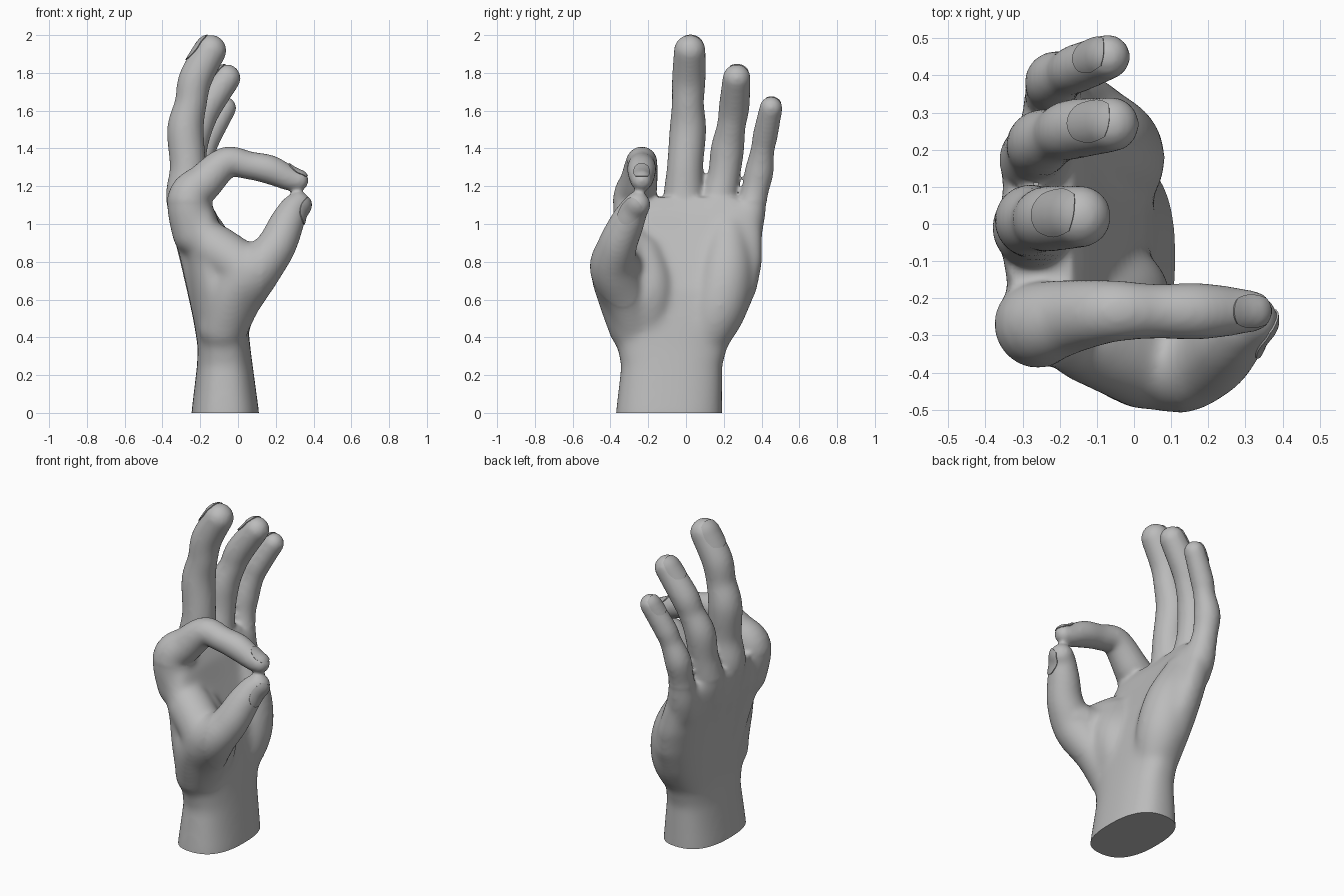
import bpy, bmesh, math
from mathutils import Vector, Matrix

cube = bpy.data.objects.get("Cube")
if cube:
    bpy.data.objects.remove(cube, do_unlink=True)


def material(name, grey):
    mat = bpy.data.materials.new(name)
    mat.use_nodes = True
    col = (grey, grey, grey, 1)
    mat.diffuse_color = col
    mat.node_tree.nodes["Principled BSDF"].inputs["Base Color"].default_value = col
    return mat


skin = material("grey skin", 0.5)
nail_grey = material("grey nail", 0.42)


def make_object(name, bm, mat):
    mesh = bpy.data.meshes.new(name)
    bm.to_mesh(mesh)
    bm.free()
    mesh.materials.append(mat)
    obj = bpy.data.objects.new(name, mesh)
    bpy.context.collection.objects.link(obj)
    return obj


def activate(obj):
    bpy.ops.object.select_all(action='DESELECT')
    obj.select_set(True)
    bpy.context.view_layer.objects.active = obj


def loft(bm, rings):
    """Skin a closed tube over rings of points."""
    loops = [[bm.verts.new(p) for p in ring] for ring in rings]
    count = len(loops[0])
    for low, high in zip(loops, loops[1:]):
        for k in range(count):
            n = (k + 1) % count
            bm.faces.new((low[k], low[n], high[n], high[k]))
    bm.faces.new(loops[0][::-1])
    bm.faces.new(loops[-1])


def spline(points, t):
    """Smooth point and radius along (x, y, z, radius) control points."""
    i = min(int(t), len(points) - 2)
    f = t - i
    p = [Vector(points[max(0, min(len(points) - 1, i + k))]) for k in (-1, 0, 1, 2)]
    return 0.5 * (2 * p[1] + (p[2] - p[0]) * f
                  + (2 * p[0] - 5 * p[1] + 4 * p[2] - p[3]) * f ** 2
                  + (3 * (p[1] - p[2]) + p[3] - p[0]) * f ** 3)


def sweep(bm, points, steps=6, sides=24):
    """Round tube of changing radius along a smooth path, with ball ends."""
    path = [spline(points, k / steps) for k in range((len(points) - 1) * steps + 1)]
    across = Vector((0, 1, 0))
    rings = []
    for k, p in enumerate(path):
        along = (path[min(k + 1, len(path) - 1)] - path[max(k - 1, 0)]).xyz.normalized()
        across = (across - along * across.dot(along)).normalized()
        up = along.cross(across)
        angles = [math.tau * j / sides for j in range(sides)]
        rings.append([p.xyz + (across * math.cos(a) + up * math.sin(a)) * p.w for a in angles])
    loft(bm, rings)
    for end in (path[0], path[-1]):
        bmesh.ops.create_uvsphere(bm, u_segments=24, v_segments=14, radius=end.w,
                                  matrix=Matrix.Translation(end.xyz))


# Fingers and thumb: joints from the palm to the tip
digits = {
    "index": [(-.23, -.26, .95, .12), (-.258, -.27, 1.13, .117), (-.175, -.25, 1.225, .1),
              (-.06, -.235, 1.325, .084), (.06, -.235, 1.31, .074), (.17, -.235, 1.287, .077),
              (.27, -.235, 1.242, .065), (.318, -.235, 1.23, .056)],
    "middle": [(-.24, -.01, .98, .108), (-.272, -.01, 1.14, .11), (-.265, -.005, 1.3, .096),
               (-.278, .01, 1.5, .097), (-.25, .01, 1.64, .085), (-.225, .015, 1.77, .089),
               (-.145, .02, 1.918, .084)],
    "ring": [(-.24, .15, .98, .105), (-.262, .17, 1.1, .102), (-.26, .2, 1.25, .086),
             (-.25, .22, 1.4, .088), (-.205, .24, 1.52, .076), (-.165, .255, 1.62, .081),
             (-.06, .268, 1.772, .074)],
    "little": [(-.19, .295, .93, .1), (-.21, .33, 1.03, .09), (-.22, .362, 1.16, .072),
               (-.215, .388, 1.28, .076), (-.18, .405, 1.39, .063), (-.15, .42, 1.47, .066),
               (-.07, .45, 1.614, .061)],
    "thumb": [(-.08, -.26, .42, .12), (0, -.32, .6, .125), (.105, -.385, .76, .125),
              (.2, -.365, .88, .105), (.256, -.315, 1.0, .092), (.29, -.28, 1.07, .078),
              (.318, -.258, 1.102, .07)],
}
bm = bmesh.new()
for path in digits.values():
    sweep(bm, path)

# Heel of the palm, thumb pad, and the web between thumb and index
sweep(bm, [(-.07, .09, .36, .11), (-.065, .17, .55, .15), (-.1, .21, .75, .15), (-.17, .22, .95, .11)])
sweep(bm, [(-.08, -.2, .45, .13), (-.04, -.2, .65, .14), (-.1, -.24, .82, .13)])
sweep(bm, [(-.08, -.28, .45, .13), (-.03, -.335, .62, .135), (.03, -.37, .75, .13), (-.12, -.3, .87, .13)])
sweep(bm, [(-.24, -.28, 1.05, .105), (-.16, -.28, .89, .11), (.01, -.31, .775, .1), (.14, -.36, .8, .1)])

# Tendons on the back of the hand
for start, name in ((-.15, "index"), (-.1, "middle"), (-.05, "ring"), (0, "little")):
    x, y, z, r = digits[name][1]
    sweep(bm, [(-.18, start, .4, .035), (x - r + .045, y, z - .03, .045)])

# Wrist and palm: height, back and front x, edge y, cupping
sections = [(-.1, -.25, .115, -.375, .19, 0), (.0, -.247, .112, -.372, .192, 0),
            (.25, -.217, .078, -.343, .192, 0), (.35, -.213, .065, -.365, .22, 0),
            (.5, -.238, .05, -.42, .31, .01), (.65, -.268, .03, -.43, .375, .02),
            (.8, -.302, -.02, -.41, .405, .03), (.95, -.342, -.08, -.4, .405, .04),
            (1.07, -.36, -.125, -.36, .38, .05), (1.14, -.35, -.17, -.31, .28, .05)]
rings = []
for z, x0, x1, y0, y1, cup in sections:
    ring = []
    for k in range(48):
        a = math.tau * k / 48
        c, s = math.cos(a), math.sin(a)
        px = math.copysign(abs(c) ** .8, c)
        py = math.copysign(abs(s) ** .8, s)
        ring.append(((x0 + x1) / 2 + px * (x1 - x0) / 2 + cup * py * py,
                     (y0 + y1) / 2 + py * (y1 - y0) / 2, z))
    rings.append(ring)
loft(bm, rings)

# Fuse everything into one skin
hand = make_object("hand", bm, skin)
remesh = hand.modifiers.new("fuse", 'REMESH')
remesh.mode = 'VOXEL'
remesh.voxel_size = 0.012
activate(hand)
bpy.ops.object.convert(target='MESH')

# Soften the skin, most of all in the palm, then cut the wrist flat
bm = bmesh.new()
bm.from_mesh(hand.data)
palm = [v for v in bm.verts if v.co.z < 1.12 and v.co.x < .12]
for verts, repeats in ((bm.verts[:], 4), (palm, 18)):
    for _ in range(repeats):
        bmesh.ops.smooth_vert(bm, verts=verts, factor=.5,
                              use_axis_x=True, use_axis_y=True, use_axis_z=True)
cut = bmesh.ops.bisect_plane(bm, geom=bm.verts[:] + bm.edges[:] + bm.faces[:],
                             plane_co=(0, 0, 0), plane_no=(0, 0, 1), clear_inner=True)
rim = [e for e in cut["geom_cut"] if isinstance(e, bmesh.types.BMEdge)]
bmesh.ops.holes_fill(bm, edges=rim)
bmesh.ops.recalc_face_normals(bm, faces=bm.faces)
bm.to_mesh(hand.data)
bm.free()
activate(hand)
bpy.ops.object.shade_smooth_by_angle(angle=math.radians(50))

# Nails: rounded plates laid onto the fingertips
facing = {"index": (0, 0, 1), "thumb": (1, -.25, 0)}
for name, path in digits.items():
    tip, before = Vector(path[-1][:3]), Vector(path[-2][:3])
    r = path[-1][3]
    along = (tip - before).normalized()
    out = Vector(facing.get(name, (-1, .2, .5)))
    out = (out - along * out.dot(along)).normalized()
    side = out.cross(along)
    bm = bmesh.new()
    bmesh.ops.create_grid(bm, x_segments=16, y_segments=16, size=1)
    for v in bm.verts:
        u, w = v.co.x, v.co.y
        v.co = (u * math.sqrt(1 - w * w * .4) * r,
                w * math.sqrt(1 - u * u * .4) * r * .76, 0)
    nail = make_object(name + "_nail", bm, nail_grey)
    frame = Matrix((along, side, out)).transposed().to_4x4()
    nail.matrix_world = Matrix.Translation(tip + out * r * 1.6 - along * r * .25) @ frame
    wrap = nail.modifiers.new("lay on skin", 'SHRINKWRAP')
    wrap.target = hand
    wrap.wrap_method = 'PROJECT'
    wrap.use_project_z = True
    wrap.use_negative_direction = True
    wrap.use_positive_direction = False
    wrap.offset = .002
    plate = nail.modifiers.new("thickness", 'SOLIDIFY')
    plate.thickness = .008
    plate.offset = 0
    activate(nail)
    bpy.ops.object.convert(target='MESH')
    bpy.ops.object.shade_smooth_by_angle(angle=math.radians(40))
